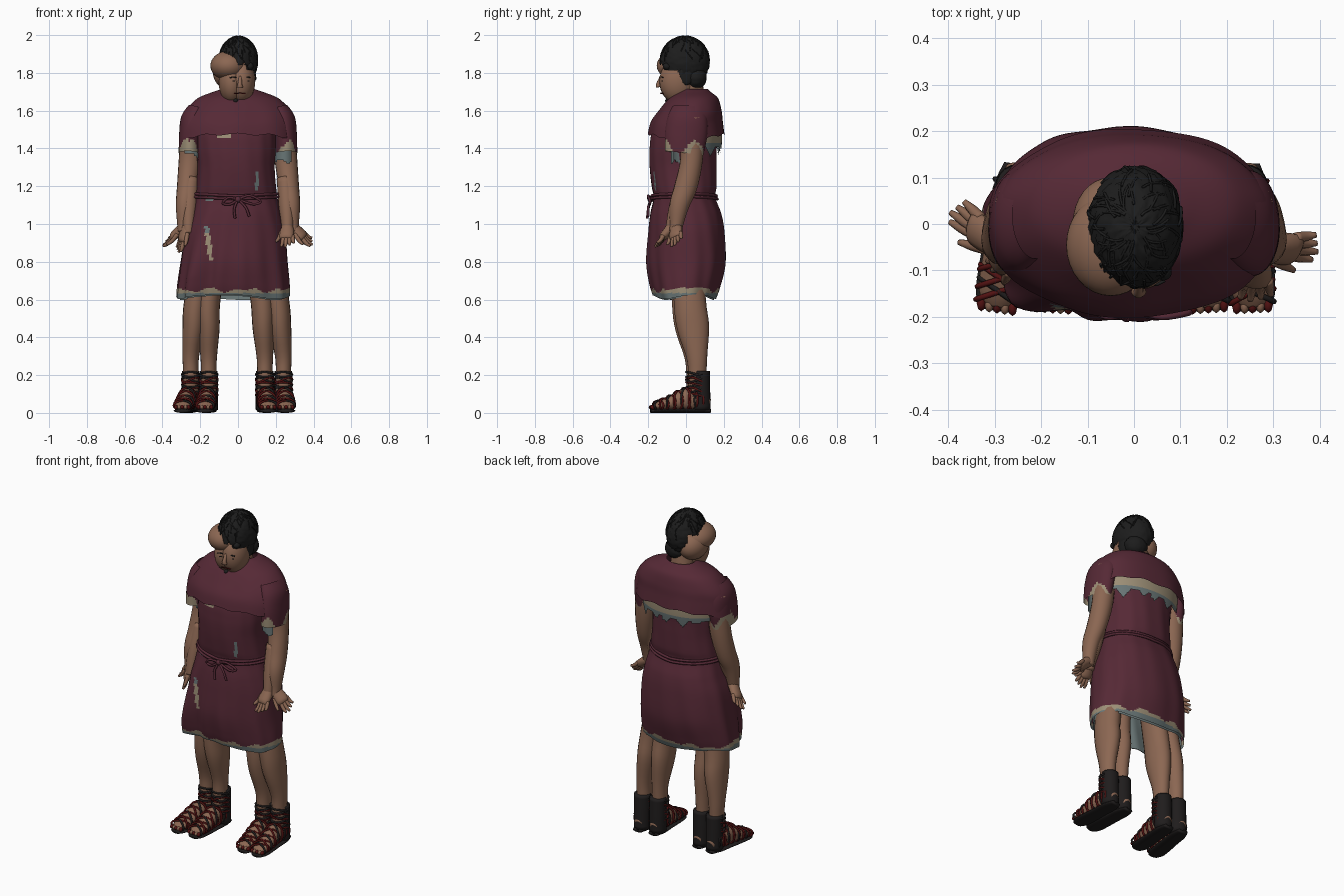
import bpy, bmesh, math, random
from mathutils import Vector as V

if "Cube" in bpy.data.objects:
    bpy.data.objects.remove(bpy.data.objects["Cube"])
random.seed(4)
TAU = 2 * math.pi

def material(name, col):
    m = bpy.data.materials.new(name)
    m.diffuse_color = (*col, 1)
    m.use_nodes = True
    m.node_tree.nodes["Principled BSDF"].inputs["Base Color"].default_value = m.diffuse_color
    return m
SKIN = material("skin", (0.26, 0.135, 0.085))
WINE = material("wine cloth", (0.092, 0.022, 0.036))
BEIGE = material("beige cloth", (0.33, 0.27, 0.18))
TEAL = material("grey teal cloth", (0.14, 0.18, 0.18))
HAIR = material("black hair", (0.012, 0.012, 0.012))
RED = material("dark red leather", (0.085, 0.006, 0.006))
BLACK = material("black leather", (0.014, 0.012, 0.012))

def finish(name, bm, mats, rule=None):
    """Colour faces by rule (None removes a face) and make the object."""
    if rule:
        dead = []
        for f in bm.faces:
            k = rule(f.calc_center_median())
            if k is None:
                dead.append(f)
            else:
                f.material_index = k
        bmesh.ops.delete(bm, geom=dead, context='FACES')
    bmesh.ops.recalc_face_normals(bm, faces=bm.faces)
    me = bpy.data.meshes.new(name)
    bm.to_mesh(me)
    bm.free()
    for m in mats:
        me.materials.append(m)
    me.shade_smooth()
    ob = bpy.data.objects.new(name, me)
    bpy.context.collection.objects.link(ob)

def spline(rows, steps):
    """Catmull-Rom through rows of numbers."""
    out = []
    for i in range(len(rows) - 1):
        a, b, c, d = (rows[max(0, min(len(rows) - 1, i + k))] for k in (-1, 0, 1, 2))
        for s in range(steps):
            t = s / steps
            out.append([0.5 * (2*q + (r-p)*t + (2*p-5*q+4*r-w)*t*t + (3*q-p-3*r+w)*t**3)
                        for p, q, r, w in zip(a, b, c, d)])
    return out + [list(rows[-1])]

def skin_rings(name, rings, mats, rule=None, caps=False):
    bm = bmesh.new()
    vs = [[bm.verts.new(p) for p in r] for r in rings]
    n = len(vs[0])
    for a, b in zip(vs, vs[1:]):
        for i in range(n):
            bm.faces.new((a[i], a[(i+1) % n], b[(i+1) % n], b[i]))
    if caps:
        bm.faces.new(vs[0])
        bm.faces.new(vs[-1])
    finish(name, bm, mats, rule)

def loft(name, rows, mats, rule=None, n=96, power=2.3, fold=None, steps=6):
    """Horizontal rings: z, cx, cy, rx, ry."""
    f = lambda q: math.copysign(abs(q) ** (2 / power), q)
    rings = []
    for z, cx, cy, rx, ry in spline(rows, steps):
        ring = []
        for i in range(n):
            a = TAU * i / n
            k, dz = fold(a, z) if fold else (1, 0)
            ring.append((cx + k*rx*f(math.cos(a)), cy + k*ry*f(math.sin(a)), z + dz))
        rings.append(ring)
    skin_rings(name, rings, mats, rule)

def tube(name, rows, mats, ref=(0, 1, 0), n=20, steps=4, rule=None, caps=True):
    """Limb through rows of x, y, z, side radius, depth radius."""
    rows = spline(rows, steps)
    pts, rings = [V(r[:3]) for r in rows], []
    for i, r in enumerate(rows):
        t = (pts[min(i+1, len(pts)-1)] - pts[max(i-1, 0)]).normalized()
        u = t.cross(V(ref)).normalized()
        w = t.cross(u)
        rings.append([pts[i] + u*r[3]*math.cos(TAU*k/n) + w*r[4]*math.sin(TAU*k/n) for k in range(n)])
    skin_rings(name, rings, mats, rule, caps)

def ball(name, c, r, mat, rule=None, jitter=0, seg=32):
    bm = bmesh.new()
    bmesh.ops.create_uvsphere(bm, u_segments=seg, v_segments=seg*3//4, radius=1)
    for v in bm.verts:
        k = 1 + random.uniform(-jitter, jitter)
        v.co = V((c[i] + v.co[i]*r[i]*k for i in range(3)))
    finish(name, bm, [mat], rule)

def ropes(name, lines, r, mat, closed=False):
    cu = bpy.data.curves.new(name, 'CURVE')
    cu.dimensions, cu.bevel_depth, cu.bevel_resolution, cu.use_fill_caps = '3D', r, 1, True
    for line in lines:
        sp = cu.splines.new('POLY')
        sp.points.add(len(line) - 1)
        for p, q in zip(sp.points, line):
            p.co = (*q, 1)
        sp.use_cyclic_u = closed
    cu.materials.append(mat)
    ob = bpy.data.objects.new(name, cu)
    bpy.context.collection.objects.link(ob)
    bpy.ops.object.select_all(action='DESELECT')
    ob.select_set(True)
    bpy.context.view_layer.objects.active = ob
    bpy.ops.object.convert(target='MESH')

# Tunic: body and skirt with folds, tattered hem and tears
def tunic_fold(a, z):
    g = max(0, min(1, (1.12 - z) / 0.4))
    deg = math.degrees(a)
    k = 1 + g * 0.012 * math.sin(9*a + 1)
    for a0, amp, w in ((230, .17, 11), (259, .07, 7), (276, .05, 6), (247, -.06, 7), (312, -.04, 14)):
        k += g * amp * math.exp(-((deg - a0) / w) ** 2)
    return k + 0.006 * math.sin(14*a + 6*z), 0.012 * g * math.sin(3*a + 0.5)

def tunic_color(c):
    j = 0.008 * math.sin(31*c.x) + 0.006 * math.sin(53*c.x + 20*c.y)
    if c.z < 0.634:
        return 2
    if c.z < 0.65 + j:
        return 1
    if c.y < 0:
        if abs(c.x + 0.155 + 0.12*(c.z-0.9)) < 0.012 and 0.81 < c.z < 0.99:
            return 1 if c.z < 0.95 else 2
        if abs(c.x - 0.1) < 0.008 and 1.18 < c.z < 1.28 or abs(c.x + 0.15) < 0.02 and 1.125 < c.z < 1.16:
            return 2
        if -0.11 < c.x < -0.04 and 1.455 < c.z < 1.48:
            return 1
    return 0
loft("tunic", [(1.62, 0, .02, .2, .12), (1.5, -.01, 0, .21, .175), (1.4, -.01, -.015, .21, .178),
               (1.3, -.01, -.015, .203, .178), (1.2, -.01, -.01, .21, .172), (1.14, -.01, -.008, .218, .164),
               (1.05, -.01, 0, .24, .188), (.95, -.015, .003, .265, .2), (.8, -.022, .002, .283, .205),
               (.68, -.025, -.003, .297, .183), (.615, -.027, -.005, .3, .163)],
     [WINE, BEIGE, TEAL], tunic_color, n=144, fold=tunic_fold, steps=9)
loft("skirt_lining", [(1.0, -.01, 0, .2, .15), (.8, -.022, -.0, .26, .175), (.61, -.027, -.005, .286, .152)],
     [TEAL], fold=tunic_fold)

# Shoulder cape and its ragged lining across the back
def cape_fold(a, z):
    g = max(0, min(1, (1.66 - z) / 0.2))
    return 1 + 0.012*g*math.sin(7*a + 1), -0.035*g*abs(math.cos(a))**3 + 0.006*g*math.sin(11*a)
loft("cape", [(1.715, 0, .045, .085, .07), (1.70, 0, .045, .13, .085), (1.665, 0, .04, .215, .13),
              (1.60, 0, .023, .285, .166), (1.54, -.003, .006, .305, .19), (1.475, -.003, .002, .312, .203)],
     [WINE], fold=cape_fold, power=2.1)

def lining_color(c):
    if c.y < 0.07:
        return None
    if c.z > 1.425:
        return 0
    tri = abs((c.x * 11 + 50) % 1 - 0.5) * 2 * (0.6 + 0.4*math.sin(40*c.x))
    return 1 if c.z > 1.415 - 0.065*tri else None
loft("back_lining", [(1.5, 0, 0, .27, .192), (1.43, 0, 0, .26, .19), (1.35, 0, 0, .25, .18)],
     [BEIGE, TEAL], lining_color, n=160, power=2.1, steps=8)

# Rope belt with a bow
def belt(z, dx):
    return [(-.01 + (.224+dx)*math.cos(TAU*i/64), -.01 + (.172+dx)*math.sin(TAU*i/64),
             z + 0.012*abs(math.cos(TAU*i/64))) for i in range(64)]
ropes("belt", [belt(1.132, 0.004), belt(1.148, 0)], .008, WINE, True)
bow = [spline(p, 5) for p in (
    [(.0, -.185, 1.13), (.06, -.2, 1.15), (.12, -.19, 1.12), (.08, -.195, 1.105), (.0, -.185, 1.13)],
    [(.0, -.185, 1.13), (-.05, -.2, 1.14), (-.08, -.19, 1.11), (-.04, -.195, 1.105), (.0, -.185, 1.13)],
    [(.0, -.185, 1.13), (.04, -.2, 1.09), (.06, -.2, 1.04)],
    [(.0, -.185, 1.13), (-.02, -.2, 1.08), (-.015, -.205, 1.03)])]
ropes("belt_bow", bow, .007, WINE)
ball("belt_knot", (0, -.187, 1.13), (.018, .015, .016), WINE, seg=12)

# Hands: palm and five tapered fingers
def hand(name, wrist, tip, spread):
    w, t = V(wrist), V(tip)
    d, s = t - w, V(spread).normalized()
    k = w + d*0.5
    tube(name + "_palm", [(*w, .03, .03), (*(w + d*.25), .038, .026), (*k, .038, .022), (*(w + d*.6), .03, .012)],
         [SKIN], ref=d.cross(s), n=12, steps=3)
    for i in range(5):
        o = (i - 2) * 0.016
        a = k + s*o if i else w + d*0.2 + s*o
        e = t + s*o*1.4 - d*0.06*abs(i - 2) if i else w + d*0.65 - s*0.055
        m = (a + e)/2 + V((0, 0, -.008))
        tube(f"{name}_finger_{i}", [(*a, .012, .012), (*m, .011, .011), (*e, .006, .006)],
             [SKIN], ref=(.3, .5, .8), n=8, steps=3)

# Arms and sleeves on both sides
def sleeve_color(c):
    j = 0.025*math.sin(40*c.y) + 0.02*math.sin(60*c.x + 25*c.y)
    return 1 if c.z < (1.44 if c.x < -.26 else 1.405) + j else 0
for sx, side in ((-1, "left"), (1, "right")):
    tube(side + "_arm", [(sx*.24, .03, 1.56, .06, .07), (sx*.253, .03, 1.35, .06, .06), (sx*.27, 0, 1.2, .053, .06),
                         (sx*.283, -.035, 1.1, .046, .052), (sx*.287, -.05, 1.0, .035, .036),
                         (sx*.287, -.055, .96, .032, .034)], [SKIN])
    tube(side + "_second_forearm", [(sx*.25, .0, 1.24, .045, .05), (sx*.258, -.04, 1.1, .043, .048),
                                    (sx*.262, -.07, 1.0, .033, .035), (sx*.262, -.08, .95, .03, .03)], [SKIN])
    tube(side + "_sleeve", [(sx*.215, .015, 1.61, .05, .09), (sx*.237, .008, 1.55, .066, .108),
                            (sx*.252, 0, 1.47, .06, .112), (sx*.256, -.01, 1.375, .058, .102)],
         [WINE, BEIGE], n=48, steps=9, rule=sleeve_color, caps=False)
    tube(side + "_sleeve_lining", [(sx*.248, .01, 1.45, .055, .09), (sx*.247, 0, 1.31, .058, .08)],
         [TEAL], n=48, steps=14, caps=False,
         rule=lambda c: 0 if abs(c.x) < .28 and c.z > 1.345 + .025*math.sin(45*c.y + 30*c.x) else None)
hand("right_hand", (.287, -.05, .985), (.395, -.06, .89), (0.2, .7, .5))
hand("right_second_hand", (.262, -.075, .985), (.25, -.165, .88), (1, 0, .2))
hand("left_hand", (-.287, -.045, .985), (-.395, .025, .89), (.3, .6, .5))
hand("left_second_hand", (-.27, -.07, .985), (-.315, -.08, .85), (-.3, .8, .2))

# Legs and laced sandals: four overlapping pairs of leg and foot
def leg(name, top, ax, tx, ay):
    tube(name, [(top*.7, ay-.05, .95, .065, .08), (top, ay-.04, .6, .062, .085), ((top+ax)/2, ay-.022, .45, .058, .085),
                (ax, ay-.003, .3, .044, .056), (ax, ay, .2, .04, .048), (ax, ay, .06, .04, .045)], [SKIN])
    h, t = V((ax, ay + .06, 0)), V((tx, -.175, 0))
    d = t - h
    side, up = d.cross(V((0, 0, 1))).normalized(), V((0, 0, 1))
    prof = [(0, .026, .03), (.18, .042, .05), (.42, .043, .056), (.68, .046, .036), (.9, .044, .022), (1, .026, .012)]
    tube(name + "_foot", [(*(h + d*s + up*(b + .016)), a, b) for s, a, b in prof], [SKIN], ref=(0, 0, 1))
    tube(name + "_sole", [(*(h + d*(s*1.07 - .03) + up*.011), a + .005, .011) for s, a, b in prof],
         [BLACK], ref=(0, 0, 1))
    tube(name + "_heel_guard", [(ax, ay + .02, .222, .047, .046), (ax, ay + .02, .13, .049, .048),
                                (ax, ay + .02, .015, .048, .05)], [BLACK])
    red, black = [], []
    for j, (s, a, b) in enumerate(spline(prof[1:5], 2)):
        for k in (-1, 1):
            loop = [h + d*s + up*(b + .017 + (b + .004)*math.sin(TAU*i/20)) + side*(a + .003)*math.cos(TAU*i/20)
                    + d*k*.08*math.cos(TAU*i/20) for i in range(20)]
            (red if k > 0 or j % 2 else black).append(loop)
    for j in range(5):
        for k in (-1, 1):
            loop = [(ax + .047*math.cos(TAU*i/20), ay + .004 + .053*math.sin(TAU*i/20),
                     .095 + .027*j + k*.013*math.sin(TAU*i/20 * (1 + j % 2))) for i in range(20)]
            (red if k < 0 and j < 4 else black).append(loop)
    ropes(name + "_red_straps", red, .006, RED, True)
    ropes(name + "_black_straps", black, .006, BLACK, True)
    for i in range(5):
        p = t + side*(i - 2)*.017 + up*.03
        ball(f"{name}_toe_{i}", p, (.010, .018, .012), SKIN if i % 2 else RED, seg=8)
leg("left_inner_leg", -.155, -.155, -.175, .05)
leg("left_outer_leg", -.222, -.25, -.295, .06)
leg("right_inner_leg", .128, .142, .16, .05)
leg("right_outer_leg", .208, .24, .255, .06)

# Two merged heads: a bald one to the left and a haired one to the right
tube("neck", [(0, .04, 1.6, .075, .07), (0, .03, 1.7, .068, .065), (0, .01, 1.8, .07, .07)], [SKIN])
ball("haired_face", (.018, -.045, 1.757), (.073, .095, .118), SKIN)
ball("bald_face", (-.034, -.045, 1.75), (.068, .095, .112), SKIN)
ball("bald_crown", (-.05, -.045, 1.838), (.096, .11, .078), SKIN)
ball("bald_skull_back", (-.052, .0, 1.80), (.08, .1, .085), SKIN)

def hair_keep(c):
    j = random.uniform(-.008, .008)
    low = 1.735
    if c.y < -.02:
        low = 1.81 if c.x > .045 else 1.845
    elif c.y < .03 and c.x > 0:
        low = 1.77
    if c.x < -.02 and c.y < .09:
        low = 1.89
    return 0 if c.z > low + j else None
ball("hair", (.002, -.006, 1.862), (.103, .131, .133), HAIR, hair_keep, jitter=.03, seg=56)
ball("nape_hair", (.028, .05, 1.775), (.068, .06, .06), HAIR, jitter=.03)
ball("sideburn", (.08, .0, 1.79), (.014, .04, .055), HAIR, jitter=.03, seg=16)
ball("temple_lock", (.062, -.1, 1.835), (.02, .022, .02), HAIR, jitter=.05, seg=16)

# Loose strands lying over the hair
strands = []
for i in range(70):
    a, e, turn = random.uniform(0, TAU), random.uniform(.35, 1.35), random.uniform(-.5, .5)
    line = []
    for s in range(5):
        b, q = a + turn*s/4, e - .1*s
        line.append((.002 + .105*math.cos(q)*math.cos(b), -.006 + .132*math.cos(q)*math.sin(b),
                     1.862 + .133*math.sin(q)))
    strands.append(line)
ropes("hair_strands", strands, .003, HAIR)

# Face: one nose, eyes, brows, mouth and chin beard
tube("nose", [(.012, -.13, 1.78, .008, .008), (.01, -.146, 1.742, .012, .012), (.01, -.146, 1.724, .017, .012)],
     [SKIN], n=10)
ropes("mouth", [[(-.02, -.131, 1.69), (.01, -.134, 1.693), (.038, -.122, 1.69)]], .003, RED)
for x, y in ((-.025, -.136), (.05, -.126)):
    ball("eye", (x, y, 1.757), (.011, .004, .004), HAIR, seg=10)
    ropes("eyebrow", [[(x-.018, y-.002, 1.774), (x, y-.004, 1.779), (x+.016, y+.004, 1.775)]], .0035, HAIR)
ball("chin_beard", (-.012, -.095, 1.652), (.014, .016, .012), HAIR, seg=10)
